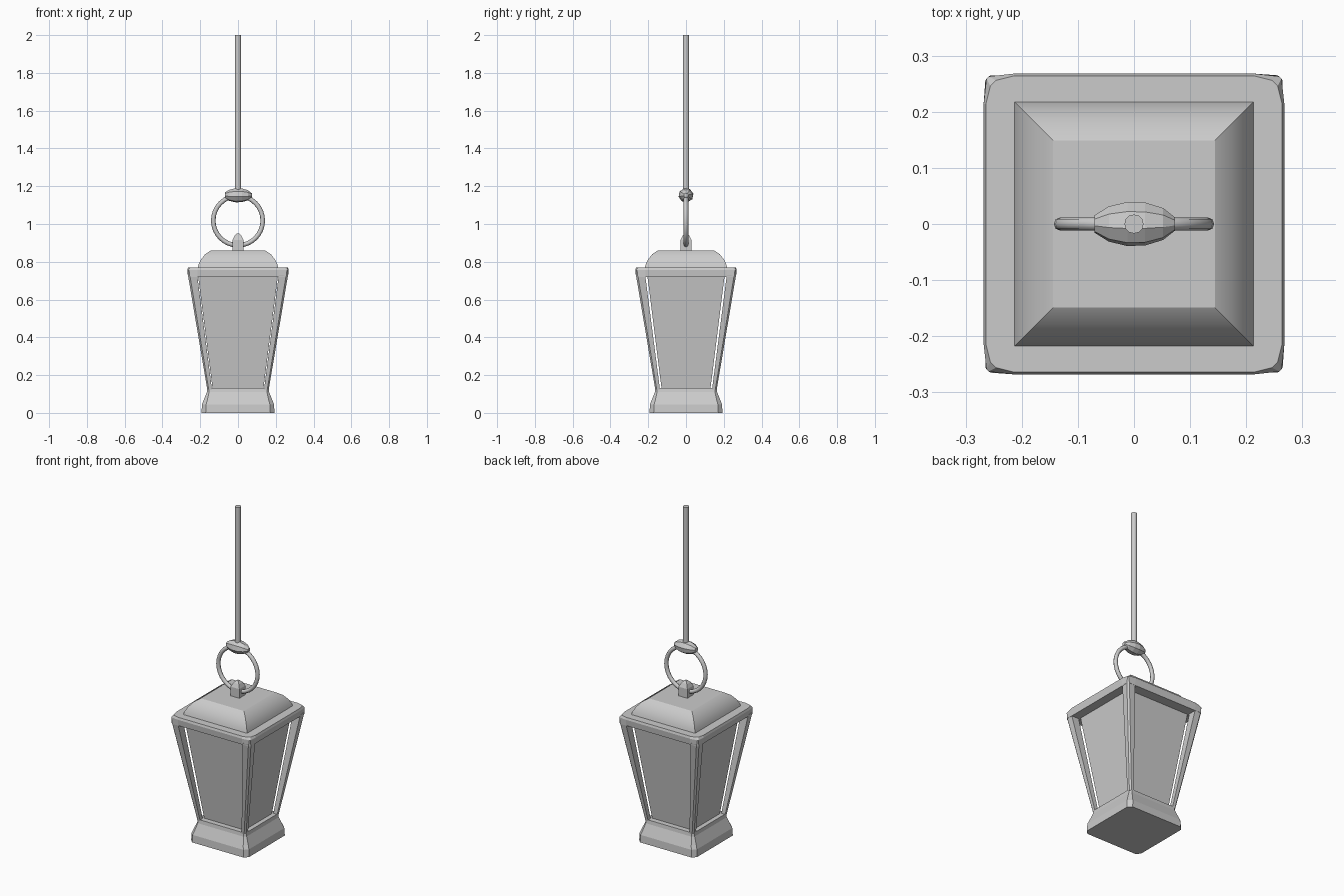
import bpy, bmesh, math

if "Cube" in bpy.data.objects:
    bpy.data.objects.remove(bpy.data.objects["Cube"])


def make(name, bm, smooth=None):
    bmesh.ops.recalc_face_normals(bm, faces=bm.faces)
    mesh = bpy.data.meshes.new(name)
    bm.to_mesh(mesh)
    bm.free()
    ob = bpy.data.objects.new(name, mesh)
    bpy.context.collection.objects.link(ob)
    if smooth:
        bpy.context.view_layer.objects.active = ob
        ob.select_set(True)
        bpy.ops.object.shade_smooth_by_angle(angle=math.radians(smooth))
        ob.select_set(False)
    return ob


def loft(name, rings, smooth=None):
    """Skin a stack of equal-length point loops and cap both ends."""
    bm = bmesh.new()
    loops = [[bm.verts.new(p) for p in r] for r in rings]
    n = len(loops[0])
    for a, b in zip(loops, loops[1:]):
        for i in range(n):
            j = (i + 1) % n
            bm.faces.new((a[i], a[j], b[j], b[i]))
    bm.faces.new(loops[0])
    bm.faces.new(loops[-1])
    return make(name, bm, smooth)


def square(hx, hy, z):
    return [(-hx, -hy, z), (hx, -hy, z), (hx, hy, z), (-hx, hy, z)]


def corners(quadrant, z):
    """Repeat the points of one corner four times around z."""
    pts = []
    for k in range(4):
        for x, y in quadrant:
            for _ in range(k):
                x, y = -y, x
            pts.append((x, y, z))
    return pts


def chamfered(h, c, z):
    return corners([(h, h - c), (h - c, h)], z)


# flared foot with chamfered corners
loft("base", [chamfered(h, c, z) for h, c, z in
              ((0.193, 0.022, 0), (0.191, 0.022, 0.045), (0.183, 0.02, 0.065),
               (0.165, 0.012, 0.11), (0.162, 0.01, 0.132))])

# leaning corner posts, thicker at the top
for sx, sy, name in ((1, 1, "back_right"), (-1, 1, "back_left"),
                     (1, -1, "front_right"), (-1, -1, "front_left")):
    rings = []
    for inner, outer, c, z in ((0.138, 0.163, 0.008, 0.125), (0.216, 0.265, 0.010, 0.73)):
        quad = [(inner, inner), (outer, inner), (outer, outer - c),
                (outer - c, outer), (inner, outer)]
        rings.append([(x * sx, y * sy, z) for x, y in quad])
    loft("post_" + name, rings)

# glass body set inside the posts
loft("glass", [square(0.134, 0.129, 0.125), square(0.212, 0.205, 0.73)])

# top rim with faceted corners
loft("rim", [
    corners([(0.264, 0.214), (0.265, 0.255), (0.255, 0.265), (0.214, 0.264)], 0.72),
    corners([(0.268, 0.214), (0.263, 0.259), (0.259, 0.263), (0.214, 0.268)], 0.757),
    corners([(0.264, 0.214), (0.256, 0.246), (0.246, 0.256), (0.214, 0.264)], 0.77)])

# domed square roof
loft("roof", [square(hx, hx + 0.005, z) for hx, z in
              ((0.214, 0.765), (0.209, 0.785), (0.196, 0.812),
               (0.174, 0.84), (0.144, 0.86))], smooth=32)

# lug holding the ring
loft("ring_lug", [square(0.029, 0.029, 0.855), square(0.029, 0.029, 0.915),
                  square(0.018, 0.018, 0.938), square(0.007, 0.007, 0.95)])

# hanging ring, upright in the xz plane
bm = bmesh.new()
grid = []
for i in range(32):
    a = math.tau * i / 32
    row = []
    for j in range(8):
        b = math.tau * j / 8
        r = 0.131 + 0.012 * math.cos(b)
        row.append(bm.verts.new((r * math.cos(a), 0.012 * math.sin(b), 1.018 + r * math.sin(a))))
    grid.append(row)
for i in range(32):
    for j in range(8):
        k, m = (i + 1) % 32, (j + 1) % 8
        bm.faces.new((grid[i][j], grid[k][j], grid[k][m], grid[i][m]))
make("ring", bm, smooth=50)

# faceted knot, lathed along x
knot = []
for x, r in ((-0.07, 0.016), (-0.045, 0.032), (-0.012, 0.04),
             (0.02, 0.039), (0.052, 0.029), (0.073, 0.012)):
    knot.append([(x, r * math.cos(math.tau * i / 8 + 0.2),
                  1.152 + r * 0.95 * math.sin(math.tau * i / 8 + 0.2)) for i in range(8)])
loft("knot", knot)

# rope
loft("rope", [[(0.017 * math.cos(math.tau * i / 12), 0.017 * math.sin(math.tau * i / 12), z)
               for i in range(12)] for z in (1.15, 2.0)], smooth=40)
